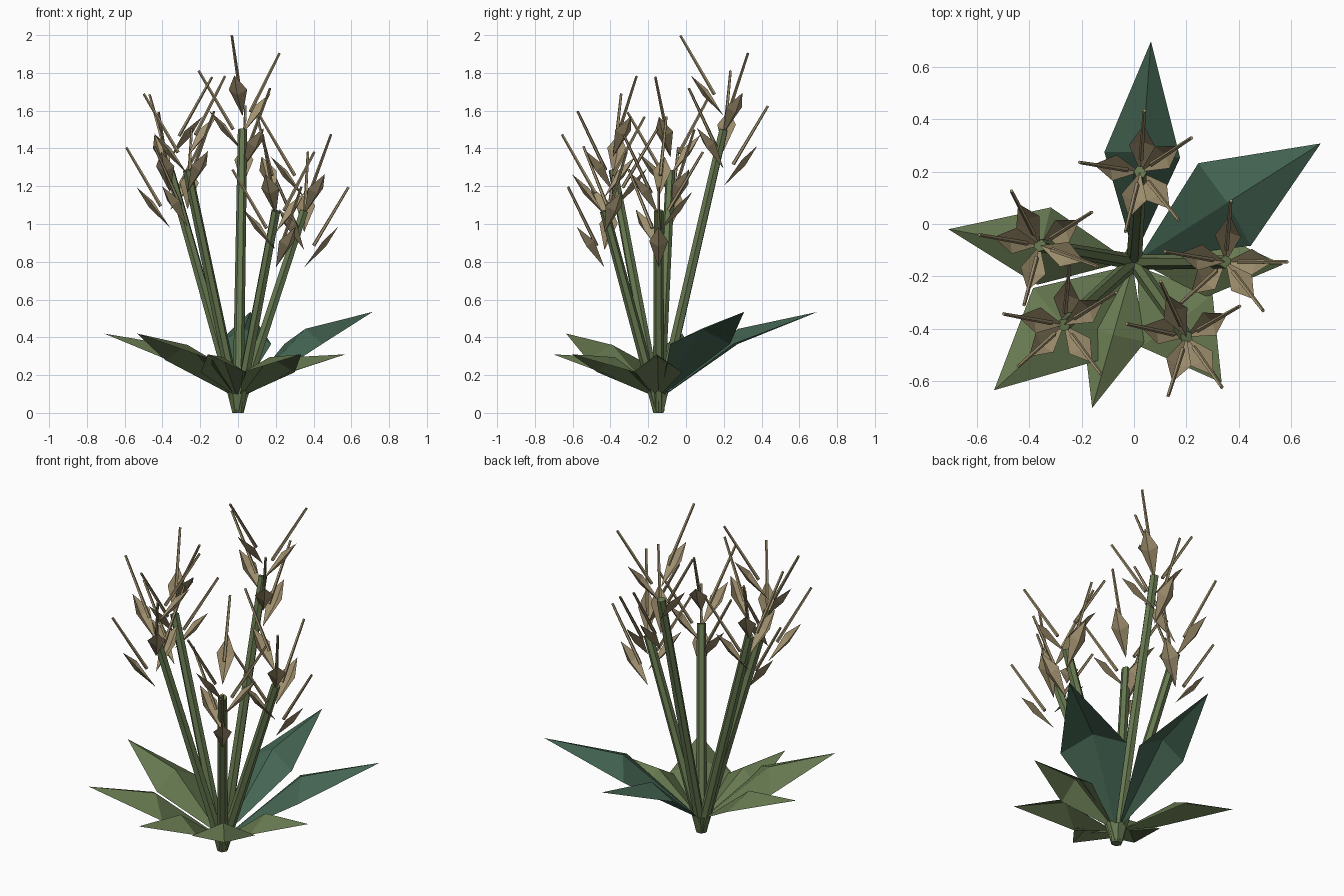
import bpy, math
from mathutils import Vector, Matrix

cube = bpy.data.objects.get("Cube")
if cube:
    bpy.data.objects.remove(cube)

CENTRE = Vector((0, -0.145, 0))
GOLDEN = -137.5


def material(name, rgb):
    m = bpy.data.materials.new(name)
    m.use_nodes = True
    m.diffuse_color = (*rgb, 1)
    bsdf = next(n for n in m.node_tree.nodes if n.type == "BSDF_PRINCIPLED")
    bsdf.inputs["Base Color"].default_value = (*rgb, 1)
    bsdf.inputs["Roughness"].default_value = 0.9
    return m


olive = material("olive green", (0.135, 0.19, 0.08))
teal = material("dark teal green", (0.058, 0.13, 0.085))
straw = material("dry straw", (0.36, 0.285, 0.16))


def add(name, verts, faces, mat):
    me = bpy.data.meshes.new(name)
    me.from_pydata(verts, [], faces)
    me.materials.append(mat)
    ob = bpy.data.objects.new(name, me)
    bpy.context.collection.objects.link(ob)
    return ob


def place(points, angle, origin):
    """Turn (radial, side, height) points about the vertical axis."""
    turn = Matrix.Rotation(math.radians(angle), 3, "Z")
    return [origin + turn @ Vector(p) for p in points]


def rod(name, a, b, r1, r2, sides, mat):
    """Faceted tapered tube between two points."""
    q = (b - a).to_track_quat("Z", "Y")
    verts = []
    for end, r in ((a, r1), (b, r2)):
        for i in range(sides):
            t = 2 * math.pi * i / sides
            verts.append(end + q @ Vector((r * math.cos(t), r * math.sin(t), 0)))
    faces = [(i, (i + 1) % sides, (i + 1) % sides + sides, i + sides)
             for i in range(sides)]
    faces += [tuple(reversed(range(sides))), tuple(range(sides, 2 * sides))]
    return add(name, verts, faces, mat)


def blade(name, base, ridge, edge, half_width, tip, angle, origin, mat):
    """Folded kite: base, raised or sunken ridge, two side corners, tip."""
    pts = [(base[0], 0, base[1]), (edge[0], -half_width, edge[1]),
           (tip[0], 0, tip[1]), (edge[0], half_width, edge[1]),
           (ridge[0], 0, ridge[1])]
    faces = [(0, 1, 4), (1, 2, 4), (2, 3, 4), (3, 0, 4)]
    return add(name, place(pts, angle, origin), faces, mat)


# Root collar
rod("root_collar", CENTRE.copy(), CENTRE + Vector((0, 0, 0.1)), 0.03, 0.055, 6, olive)

# Leaves: angle, length, half width, ridge height, tip height, colour
leaves = [
    (85.6, 0.845, 0.145, 0.445, 0.535, teal),
    (32.4, 0.845, 0.187, 0.445, 0.535, teal),
    (170, 0.72, 0.15, 0.36, 0.42, olive),
    (222.5, 0.725, 0.187, 0.36, 0.42, olive),
    (254, 0.58, 0.125, 0.295, 0.31, olive),
    (-54, 0.57, 0.17, 0.295, 0.31, olive),
    (-1, 0.57, 0.13, 0.295, 0.31, olive),
]
for n, (angle, length, half, ridge, tip, mat) in enumerate(leaves, 1):
    blade(f"leaf_{n}", (0.02, 0.085), (0.5 * length, ridge),
          (0.485 * length, ridge - 0.08), half, (length, tip), angle, CENTRE, mat)

# Stems, each with five florets in a rising golden-angle spiral
stems = [(86, 0.345, 1.5), (170, 0.365, 1.28), (222, 0.36, 1.285),
         (0, 0.35, 1.07), (-55, 0.35, 1.07)]
for s, (angle, reach, height) in enumerate(stems, 1):
    hub = place([(reach, 0, height)], angle, CENTRE)[0]
    rod(f"stem_{s}", CENTRE + Vector((0, 0, 0.01)), hub, 0.03, 0.025, 6, olive)
    for f in range(5):
        origin = hub + Vector((0, 0, 0.093 * f))
        turn = angle + GOLDEN * f
        blade(f"petal_{s}_{f + 1}", (0, -0.3), (0.115, -0.19), (0.1, -0.16),
              0.05, (0.18, -0.085), turn, origin, straw)
        a, b = place([(0.05, 0, -0.185), (0.235, 0, 0.125)], turn, origin)
        rod(f"filament_{s}_{f + 1}", a, b, 0.01, 0.007, 5, straw)
